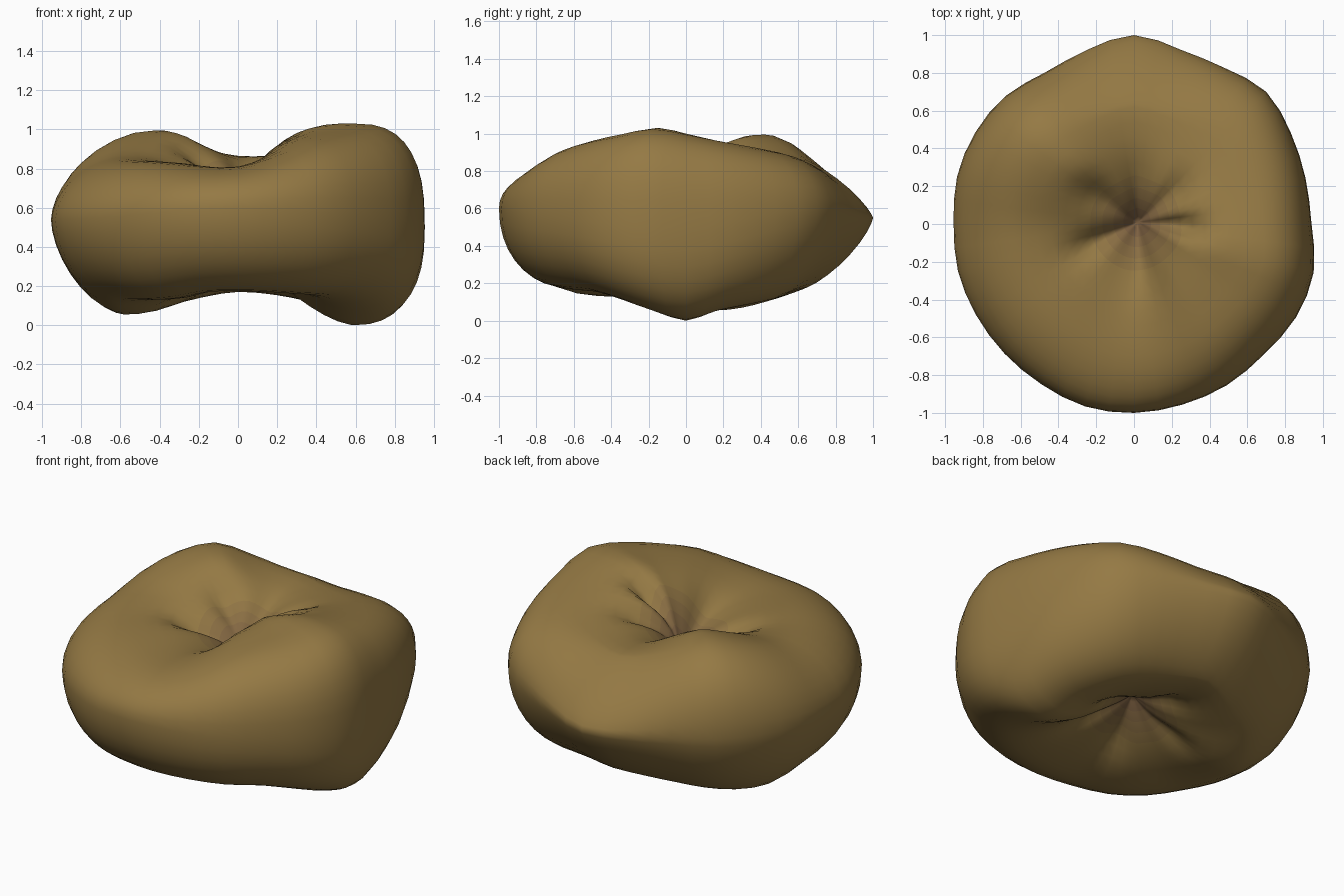
import bpy, bmesh, math

if "Cube" in bpy.data.objects:
    bpy.data.objects.remove(bpy.data.objects["Cube"])

SEG = 48
INNER, OUTER = 10, 9
TOP_PINCH, LOW_PINCH = .62, .36

# Outline radius, top rim height and bottom rim height, every 15 degrees from +x
RADIUS = [.94, .94, .96, .99, .955, .955, 1.0, .955, .93, .96, .97, .97,
          .955, .965, .965, .97, .98, 1.0, 1.0, .99, .985, .975, .99, .985]
TOP = [1.0, .965, .935, .905, .88, .865, .865, .895, .945, .995, .97, .92,
       .87, .85, .84, .835, .825, .81, .81, .86, .93, .97, 1.0, 1.03]
BOTTOM = [0, .05, .08, .11, .14, .16, .17, .15, .125, .10, .07, .055,
          .08, .11, .13, .13, .14, .17, .175, .17, .16, .15, .11, .05]
# Widest height, fullness of the upper and lower side, every 45 degrees
EQUATOR = [.50, .60, .55, .55, .54, .55, .60, .55]
FULL_UP = [2.7, 2.2, 1.28, 2.1, 1.75, 1.95, 2.2, 2.4]
FULL_LOW = [2.5, 1.8, 1.35, 1.6, 1.7, 2.0, 2.1, 2.2]
# Steepness of the hollows at top and bottom, every 45 degrees
DIP = [4.0, 3.6, 3.0, 2.8, 2.8, 2.8, 2.5, 3.2]
HOLLOW = [1.4, 1.8, 2.4, 2.3, 2.3, 2.4, 2.4, 1.8]
# Creases radiating from the pinch: angle, depth, angular width
TOP_FOLDS = [(-4, .13, 12), (38, .06, 12), (85, .02, 14), (142, .10, 20), (204, .08, 13), (280, .03, 12)]
LOW_FOLDS = [(20, .05, 15), (100, .05, 15), (170, .06, 16), (250, .04, 15), (315, .04, 14)]


def sample(table, deg):
    """Smooth periodic interpolation of a table round the circle."""
    n = len(table)
    t = (deg % 360) / 360 * n
    i, f = int(t), t - int(t)
    a, b, c, d = (table[(i + k) % n] for k in (-1, 0, 1, 2))
    return b + .5 * f * (c - a + f * (2*a - 5*b + 4*c - d + f * (3*(b - c) + d - a)))


def fold(folds, deg, u):
    total = 0
    for ang, depth, width in folds:
        diff = (deg - ang + 180) % 360 - 180
        total += depth * math.exp(-(diff / width) ** 2)
    return total * math.exp(-((u - .4) / .22) ** 2)


def section(deg):
    """Half section from the top pinch, round the side, to the bottom pinch."""
    R, T, B = sample(RADIUS, deg), sample(TOP, deg), sample(BOTTOM, deg)
    E, dip, hollow = sample(EQUATOR, deg), sample(DIP, deg), sample(HOLLOW, deg)
    rim = .62 * R
    us = [(i / INNER) ** 1.3 for i in range(1, INNER + 1)]
    pts = [(rim * u, TOP_PINCH + (T - TOP_PINCH) * (1 - (1 - u) ** dip) - fold(TOP_FOLDS, deg, u))
           for u in us]
    for i in range(1, 2 * OUTER):
        a = math.pi * i / (2 * OUTER)
        s, c = math.sin(a), math.cos(a)
        p = sample(FULL_UP if c > 0 else FULL_LOW, deg)
        h = (T - E) if c > 0 else (E - B)
        pts.append((rim + (R - rim) * s ** (2 / p),
                    E + math.copysign(abs(c) ** (2 / p), c) * h))
    pts += [(rim * u, LOW_PINCH - (LOW_PINCH - B) * (1 - (1 - u) ** hollow) + fold(LOW_FOLDS, deg, u))
            for u in reversed(us)]
    return pts


def material(name, color):
    m = bpy.data.materials.new(name)
    m.diffuse_color = (*color, 1)
    m.use_nodes = True
    m.node_tree.nodes["Principled BSDF"].inputs["Base Color"].default_value = m.diffuse_color
    return m


# Lumpy pinched body
bm = bmesh.new()
columns = []
for j in range(SEG):
    deg = 360 * j / SEG
    a = math.radians(deg)
    col = []
    for r, z in section(deg):
        shift = .02 * max(0, 1 - r / .5)
        col.append(bm.verts.new((r * math.cos(a) + shift, r * math.sin(a) + shift / 2, z)))
    columns.append(col)
top = bm.verts.new((.02, .01, TOP_PINCH))
low = bm.verts.new((.02, .01, LOW_PINCH))
rows = len(columns[0])
for j in range(SEG):
    A, B = columns[j], columns[(j + 1) % SEG]
    bm.faces.new((top, A[0], B[0])).material_index = 4
    bm.faces.new((low, B[-1], A[-1])).material_index = 4
    for k in range(rows - 1):
        face = bm.faces.new((A[k], A[k + 1], B[k + 1], B[k]))
        face.material_index = max(0, 4 - min(k, rows - 2 - k))
bmesh.ops.recalc_face_normals(bm, faces=bm.faces)

# Stand on the ground
zmin = min(v.co.z for v in bm.verts)
for v in bm.verts:
    v.co.z -= zmin

mesh = bpy.data.meshes.new("pinched_body")
bm.to_mesh(mesh)
bm.free()
# Skin darkening towards the pinch
skin, pinch = (.30, .193, .058), (.20, .115, .052)
for i in range(5):
    mesh.materials.append(material(f"skin_{i}", [s + (q - s) * i / 4 for s, q in zip(skin, pinch)]))
body = bpy.data.objects.new("pinched_body", mesh)
bpy.context.collection.objects.link(body)
for poly in mesh.polygons:
    poly.use_smooth = True
